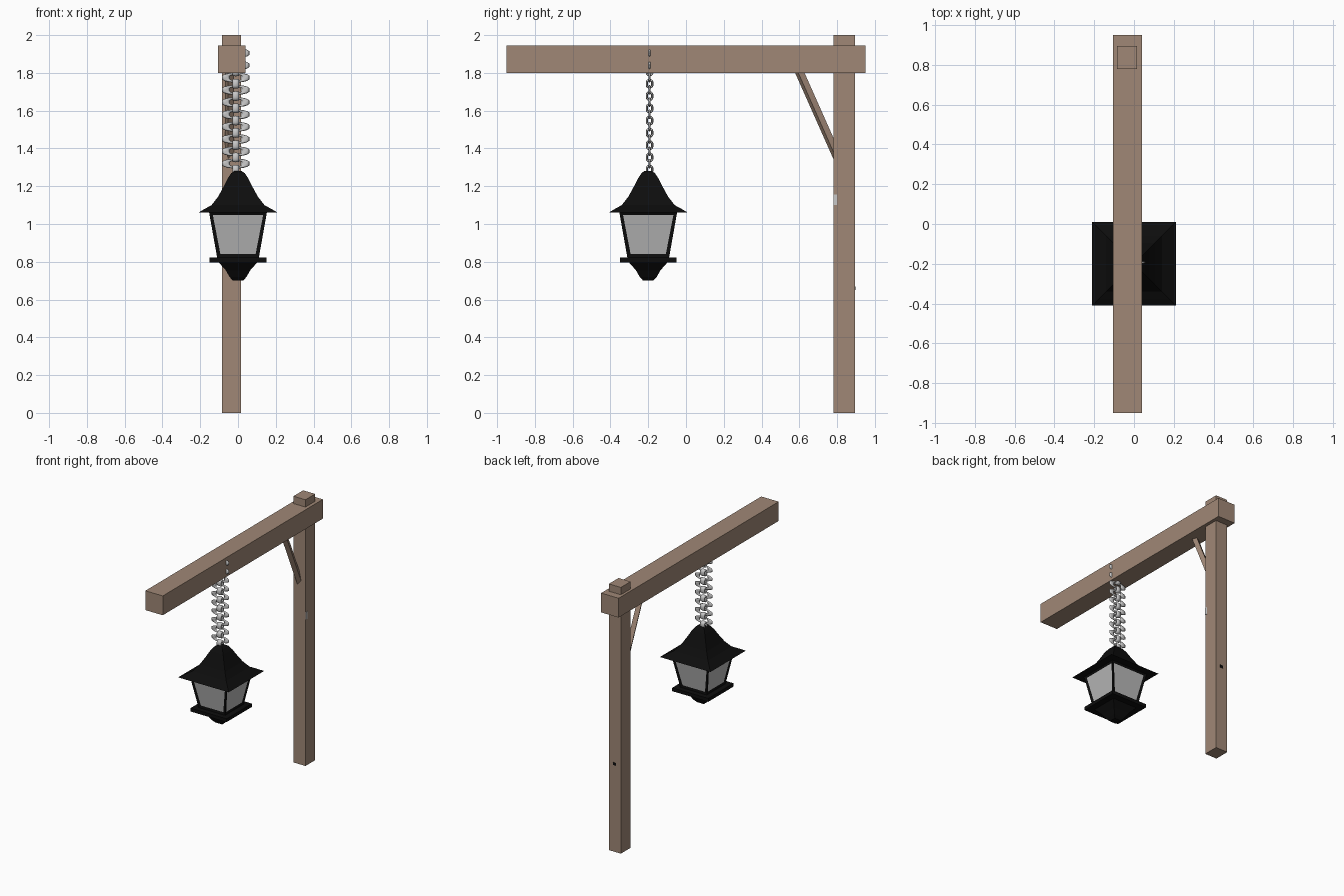
import bpy, bmesh, math
from mathutils import Vector, Matrix

if "Cube" in bpy.data.objects:
    bpy.data.objects.remove(bpy.data.objects["Cube"])


def material(name, rgb):
    m = bpy.data.materials.new(name)
    m.diffuse_color = (*rgb, 1)
    m.use_nodes = True
    m.node_tree.nodes["Principled BSDF"].inputs["Base Color"].default_value = m.diffuse_color
    return m


WOOD = material("brown_wood", (0.35, 0.245, 0.18))
BLACK = material("black_metal", (0.004, 0.004, 0.004))
GLASS = material("grey_glass", (0.48, 0.48, 0.48))
STEEL = material("light_steel", (0.58, 0.58, 0.58))


def finish(bm, name, *mats):
    bmesh.ops.recalc_face_normals(bm, faces=bm.faces)
    me = bpy.data.meshes.new(name)
    bm.to_mesh(me)
    bm.free()
    for m in mats:
        me.materials.append(m)
    ob = bpy.data.objects.new(name, me)
    bpy.context.collection.objects.link(ob)
    return ob


def box(name, lo, hi, mat):
    lo, hi = Vector(lo), Vector(hi)
    bm = bmesh.new()
    bmesh.ops.create_cube(bm, size=1, matrix=Matrix.Translation((lo + hi) / 2)
                          @ Matrix.Diagonal((*(hi - lo), 1)))
    return finish(bm, name, mat)


CX, CY = 0.0, -0.2


def square_stack(profile):
    """Square rings (half width, z) joined into a closed solid."""
    bm = bmesh.new()
    rings = [[bm.verts.new((CX + sx * h, CY + sy * h, z))
              for sx, sy in ((-1, -1), (1, -1), (1, 1), (-1, 1))] for h, z in profile]
    for a, b in zip(rings, rings[1:]):
        for i in range(4):
            j = (i + 1) % 4
            bm.faces.new((a[i], a[j], b[j], b[i]))
    bm.faces.new(rings[0][::-1])
    bm.faces.new(rings[-1])
    return bm


# Timber frame
box("post", (-0.085, 0.78, 0), (0.015, 0.895, 2.0), WOOD)
box("beam", (-0.105, -0.95, 1.80), (0.04, 0.95, 1.945), WOOD)

# Diagonal brace, slightly twisted about its length
a, b = Vector((-0.045, 0.825, 1.30)), Vector((-0.045, 0.585, 1.84))
bm = bmesh.new()
lean = (b - a).to_track_quat('Z', 'Y').to_matrix().to_4x4()
bmesh.ops.create_cube(bm, size=1, matrix=Matrix.Translation((a + b) / 2) @ lean
                      @ Matrix.Rotation(math.radians(27), 4, 'Z')
                      @ Matrix.Diagonal((0.034, 0.034, (b - a).length, 1)))
finish(bm, "brace", WOOD)

# Small studs on the post
box("grey_stud", (0.0, 0.782, 1.10), (0.018, 0.80, 1.155), STEEL)
box("black_stud", (-0.045, 0.88, 0.65), (-0.02, 0.898, 0.67), BLACK)

# Lantern
finish(square_stack([(0.21, 1.06), (0.18, 1.078), (0.14, 1.10), (0.105, 1.145),
                     (0.075, 1.20), (0.055, 1.24), (0.035, 1.27), (0.02, 1.28)]),
       "lantern_roof", BLACK)
bm = square_stack([(0.11, 0.82), (0.153, 1.062)])
bm.normal_update()
sides = [f for f in bm.faces if abs(f.normal.z) < 0.5]
bmesh.ops.recalc_face_normals(bm, faces=bm.faces)
bmesh.ops.inset_individual(bm, faces=sides, thickness=0.026, depth=-0.006)
for f in sides:
    f.material_index = 1
finish(bm, "lantern_body", BLACK, GLASS)
finish(square_stack([(0.15, 0.797), (0.15, 0.822)]), "lantern_tray", BLACK)
finish(square_stack([(0.027, 0.70), (0.045, 0.72), (0.065, 0.755), (0.105, 0.80)]),
       "lantern_base", BLACK)


# Chain of alternating links, stretched sideways
def link(bm, z, turned):
    n, k, wire, half_w, straight = 16, 6, 0.0058, 0.0145, 0.006
    rings = []
    for i in range(n):
        t = 2 * math.pi * (i + 0.5) / n
        d = Vector((math.cos(t), 0, math.sin(t)))
        c = d * half_w + Vector((0, 0, math.copysign(straight, d.z)))
        ring = []
        for j in range(k):
            u = 2 * math.pi * j / k
            p = c + d * (wire * math.cos(u)) + Vector((0, wire * math.sin(u), 0))
            if turned:
                p = Vector((-p.y, p.x, p.z))
            ring.append(bm.verts.new((p.x * 3.6 - 0.012, p.y - 0.193, p.z + z)))
        rings.append(ring)
    for i in range(n):
        r, s = rings[i], rings[(i + 1) % n]
        for j in range(k):
            q = (j + 1) % k
            bm.faces.new((r[j], r[q], s[q], s[j])).smooth = True


bm = bmesh.new()
for i in range(20):
    link(bm, 1.905 - 0.0325 * i, i % 2 == 1)
finish(bm, "chain", STEEL)
